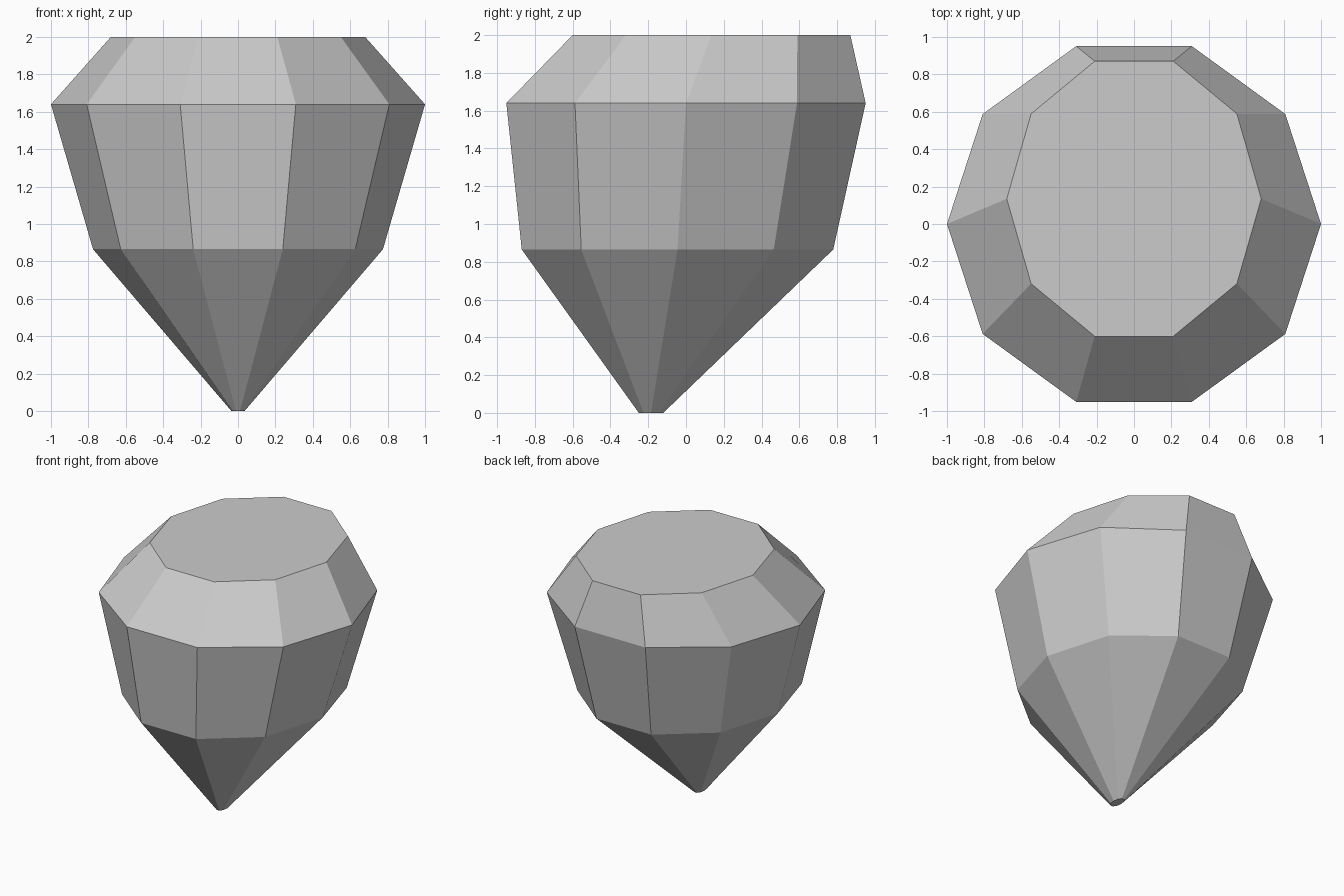
import bpy, bmesh
from math import cos, sin, pi

cube = bpy.data.objects.get("Cube")
if cube:
    bpy.data.objects.remove(cube, do_unlink=True)

SIDES = 10
# Rings from tip to table: height, y offset, x radius, y radius
RINGS = [
    (0.0, -0.185, 0.035, 0.068),
    (0.865, -0.045, 0.775, 0.867),
    (1.64, 0.0, 1.0, 1.0),
    (2.0, 0.135, 0.68, 0.773),
]

# Plain grey stone
grey = bpy.data.materials.new("grey_stone")
grey.use_nodes = True
colour = (0.6, 0.6, 0.6, 1)
grey.diffuse_color = colour
bsdf = next(n for n in grey.node_tree.nodes if n.type == 'BSDF_PRINCIPLED')
bsdf.inputs["Base Color"].default_value = colour

# Faceted gem lofted through the rings and capped at both ends
bm = bmesh.new()
loops = []
for z, y, rx, ry in RINGS:
    angles = [2 * pi * i / SIDES for i in range(SIDES)]
    loops.append([bm.verts.new((rx * cos(a), y + ry * sin(a), z)) for a in angles])
for low, high in zip(loops, loops[1:]):
    for i in range(SIDES):
        j = (i + 1) % SIDES
        bm.faces.new((low[i], low[j], high[j], high[i]))
bm.faces.new(loops[0][::-1])
bm.faces.new(loops[-1])
bmesh.ops.recalc_face_normals(bm, faces=bm.faces)

mesh = bpy.data.meshes.new("faceted_gem")
bm.to_mesh(mesh)
bm.free()
mesh.materials.append(grey)
gem = bpy.data.objects.new("faceted_gem", mesh)
bpy.context.collection.objects.link(gem)
